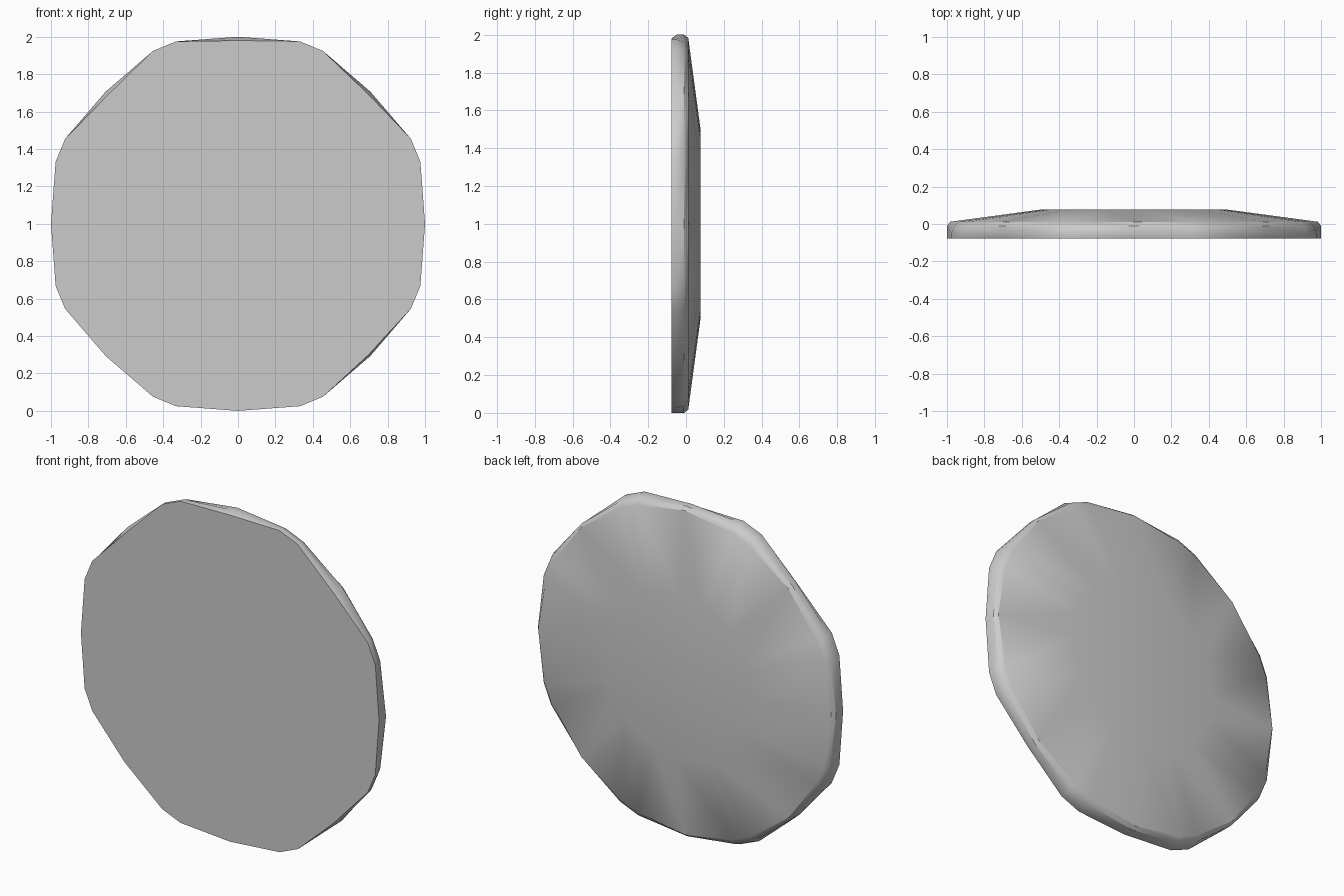
import bpy, bmesh
from math import cos, sin, radians

if "Cube" in bpy.data.objects:
    bpy.data.objects.remove(bpy.data.objects["Cube"], do_unlink=True)

# Plain grey
grey = bpy.data.materials.new("plain grey")
grey.use_nodes = True
colour = (0.6, 0.6, 0.6, 1)
grey.diffuse_color = colour
grey.node_tree.nodes["Principled BSDF"].inputs["Base Color"].default_value = colour

# Eight sides with clipped corners; the middle of some sides is chipped at the front
CHIPPED = {45: 0.982, 90: 0.98, 135: 0.979, 315: 0.988}
outline = []
for side in range(0, 360, 45):
    outline += [(side - 18.8, False), (side, True), (side + 18.8, False)]

# Rings from front to back: depth, radius at side middles, radius at corners
RINGS = [(-0.077, 1.0, 1.03), (-0.05, 1.0, 1.03), (-0.01, 1.0, 1.015),
         (0.012, 0.983, 0.985), (0.077, 0.5, 0.5)]

bm = bmesh.new()
rings = []
for index, (y, middle, corner) in enumerate(RINGS):
    ring = []
    for angle, is_middle in outline:
        r = middle if is_middle else corner
        if index == 0 and is_middle:
            r = CHIPPED.get(angle, r)
        a = radians(angle)
        ring.append(bm.verts.new((r * cos(a), y, 1 + r * sin(a))))
    rings.append(ring)

# Rim and sloping back
count = len(outline)
for near, far in zip(rings, rings[1:]):
    for i in range(count):
        j = (i + 1) % count
        bm.faces.new((near[i], near[j], far[j], far[i]))

# Flat front and back plateau
bm.faces.new(rings[0])
bm.faces.new(rings[-1])
bmesh.ops.recalc_face_normals(bm, faces=bm.faces)

mesh = bpy.data.meshes.new("disc")
bm.to_mesh(mesh)
bm.free()
mesh.materials.append(grey)
disc = bpy.data.objects.new("disc", mesh)
bpy.context.collection.objects.link(disc)

# Smooth shading with a crisp rim
bpy.ops.object.select_all(action='DESELECT')
disc.select_set(True)
bpy.context.view_layer.objects.active = disc
bpy.ops.object.shade_smooth_by_angle(angle=radians(35))
